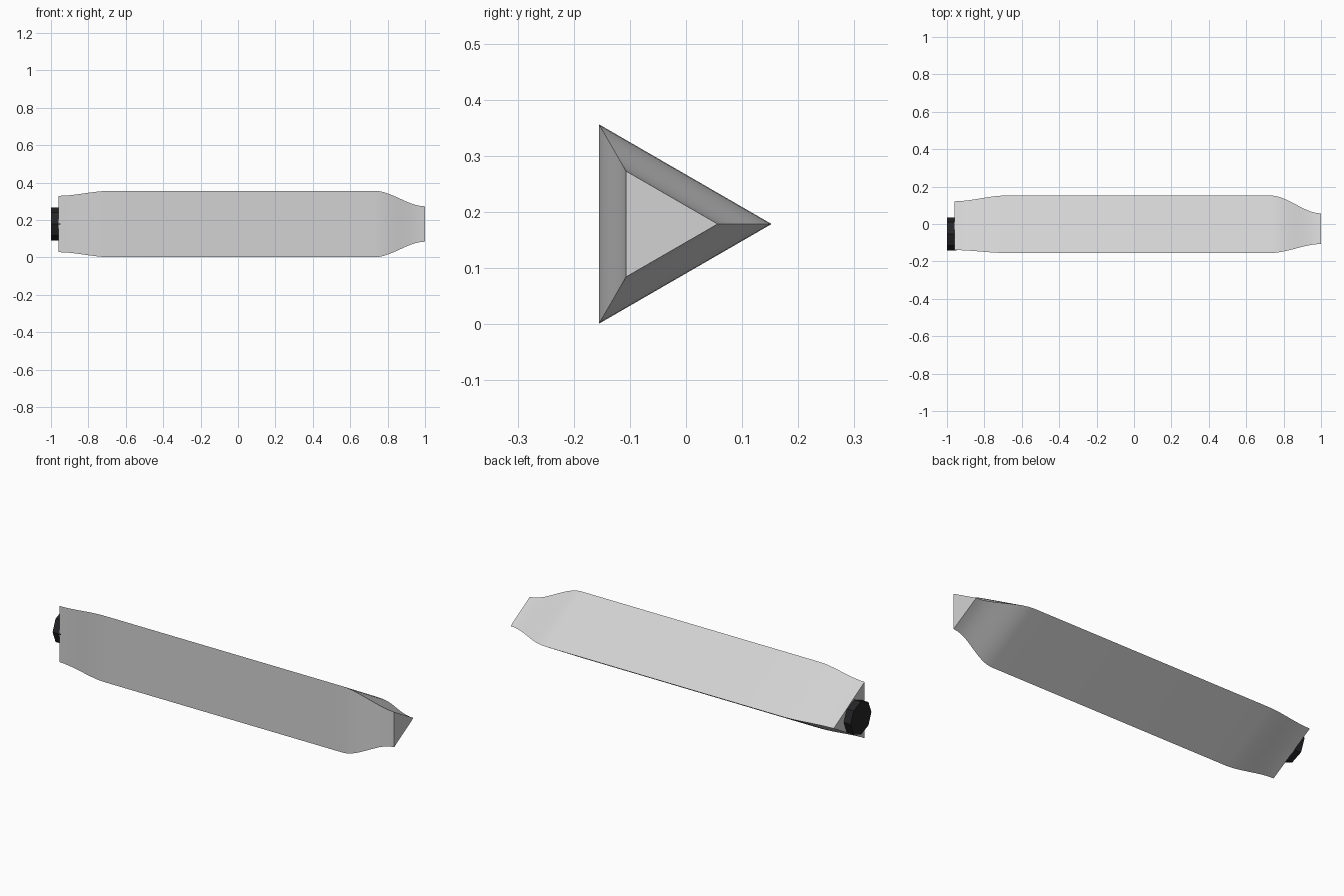
import bpy, bmesh, math

if "Cube" in bpy.data.objects:
    bpy.data.objects.remove(bpy.data.objects["Cube"])

CY, CZ = -0.0525, 0.1785   # long axis of the bar


def material(name, rgb):
    m = bpy.data.materials.new(name)
    m.diffuse_color = (*rgb, 1)
    m.use_nodes = True
    m.node_tree.nodes["Principled BSDF"].inputs["Base Color"].default_value = m.diffuse_color
    return m


def loft(name, stations, sides, mat, smooth):
    """Skin regular polygons placed along x; stations are (x, radius)."""
    bm = bmesh.new()
    rings = []
    for x, r in stations:
        angles = [2 * math.pi * i / sides for i in range(sides)]
        rings.append([bm.verts.new((x, CY + r * math.cos(a), CZ + r * math.sin(a)))
                      for a in angles])
    for a, b in zip(rings, rings[1:]):
        for i in range(sides):
            j = (i + 1) % sides
            bm.faces.new((a[i], a[j], b[j], b[i]))
    bm.faces.new(rings[0])
    bm.faces.new(rings[-1])
    bmesh.ops.recalc_face_normals(bm, faces=bm.faces)
    mesh = bpy.data.meshes.new(name)
    bm.to_mesh(mesh)
    bm.free()
    mesh.materials.append(mat)
    ob = bpy.data.objects.new(name, mesh)
    bpy.context.collection.objects.link(ob)
    if smooth:
        bpy.context.view_layer.objects.active = ob
        ob.select_set(True)
        bpy.ops.object.shade_smooth_by_angle(angle=math.radians(30))
        ob.select_set(False)
    return ob


def ease(x0, r0, x1, r1, steps=10):
    """S-shaped change of radius between two stations."""
    return [(x0 + (x1 - x0) * t, r0 + (r1 - r0) * t * t * (3 - 2 * t))
            for t in (i / steps for i in range(steps + 1))]


body_grey = material("light grey", (0.65, 0.65, 0.65))
cap_black = material("dark charcoal", (0.018, 0.018, 0.021))

# Triangular bar, slightly tapered at the left and necked down at the right
loft("triangular_body", ease(-0.96, 0.174, -0.68, 0.205) + ease(0.73, 0.205, 1.0, 0.109),
     3, body_grey, True)

# Octagonal end knob
loft("end_knob", [(-1.0, 0.0885), (-0.95, 0.0885)], 8, cap_black, False)
